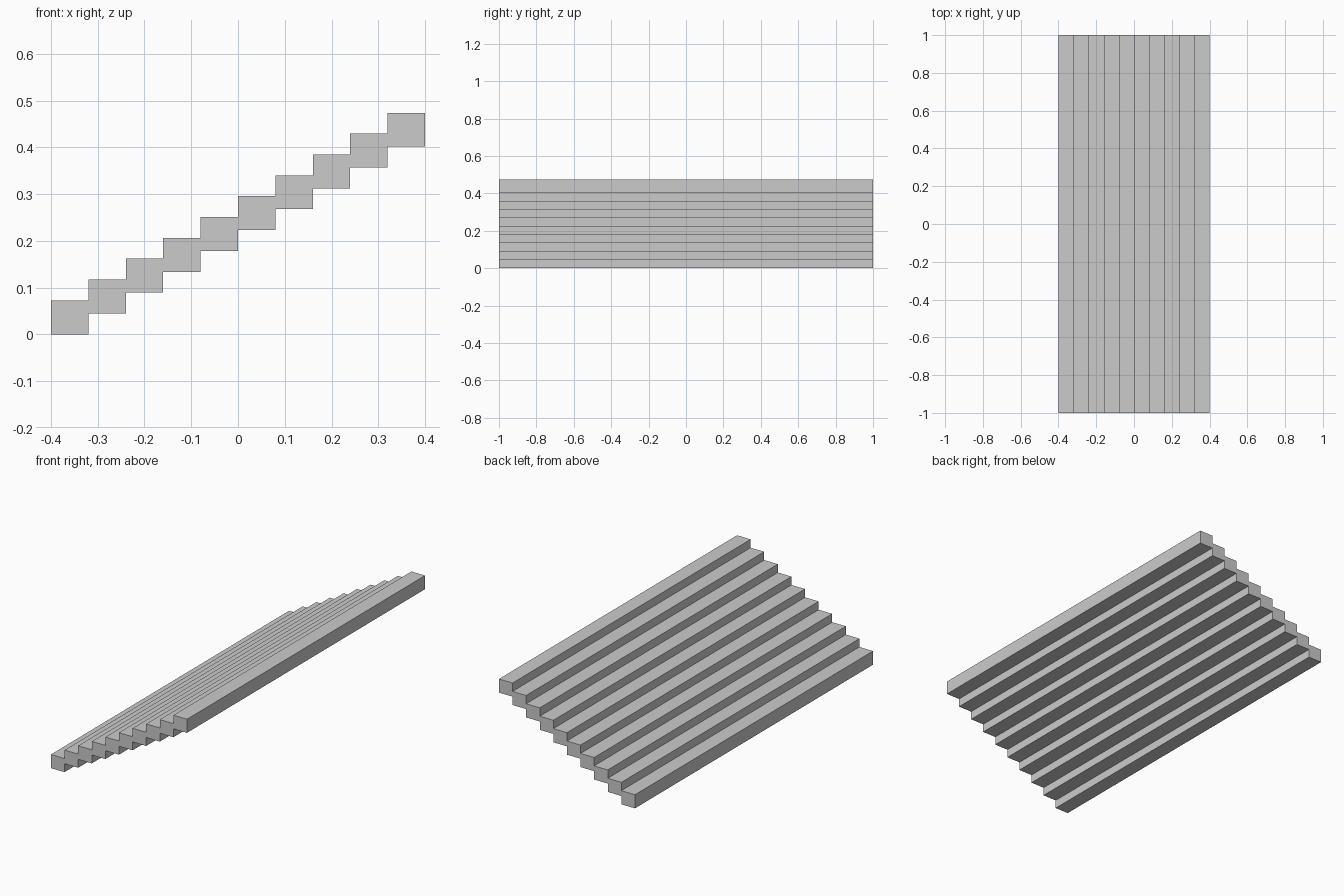
import bpy, bmesh

if "Cube" in bpy.data.objects:
    bpy.data.objects.remove(bpy.data.objects["Cube"])

STEPS = 10
TREAD, RISE, THICK = 0.08, 0.0446, 0.0725
X0, HALF_Y = -0.4, 1.0

# Stepped side profile: underside going up, then treads coming back down
lower, upper = [], []
for i in range(STEPS):
    xa, xb, z = X0 + i * TREAD, X0 + (i + 1) * TREAD, i * RISE
    lower += [(xa, z), (xb, z)]
    upper += [(xa, z + THICK), (xb, z + THICK)]
profile = lower + upper[::-1]

# Extrude the profile across the full width
bm = bmesh.new()
face = bm.faces.new([bm.verts.new((x, -HALF_Y, z)) for x, z in profile])
ext = bmesh.ops.extrude_face_region(bm, geom=[face], use_keep_orig=True)
verts = [g for g in ext["geom"] if isinstance(g, bmesh.types.BMVert)]
bmesh.ops.translate(bm, verts=verts, vec=(0, 2 * HALF_Y, 0))
bmesh.ops.recalc_face_normals(bm, faces=bm.faces)

mesh = bpy.data.meshes.new("stair_flight")
bm.to_mesh(mesh)
bm.free()
bpy.context.collection.objects.link(bpy.data.objects.new("stair_flight", mesh))
